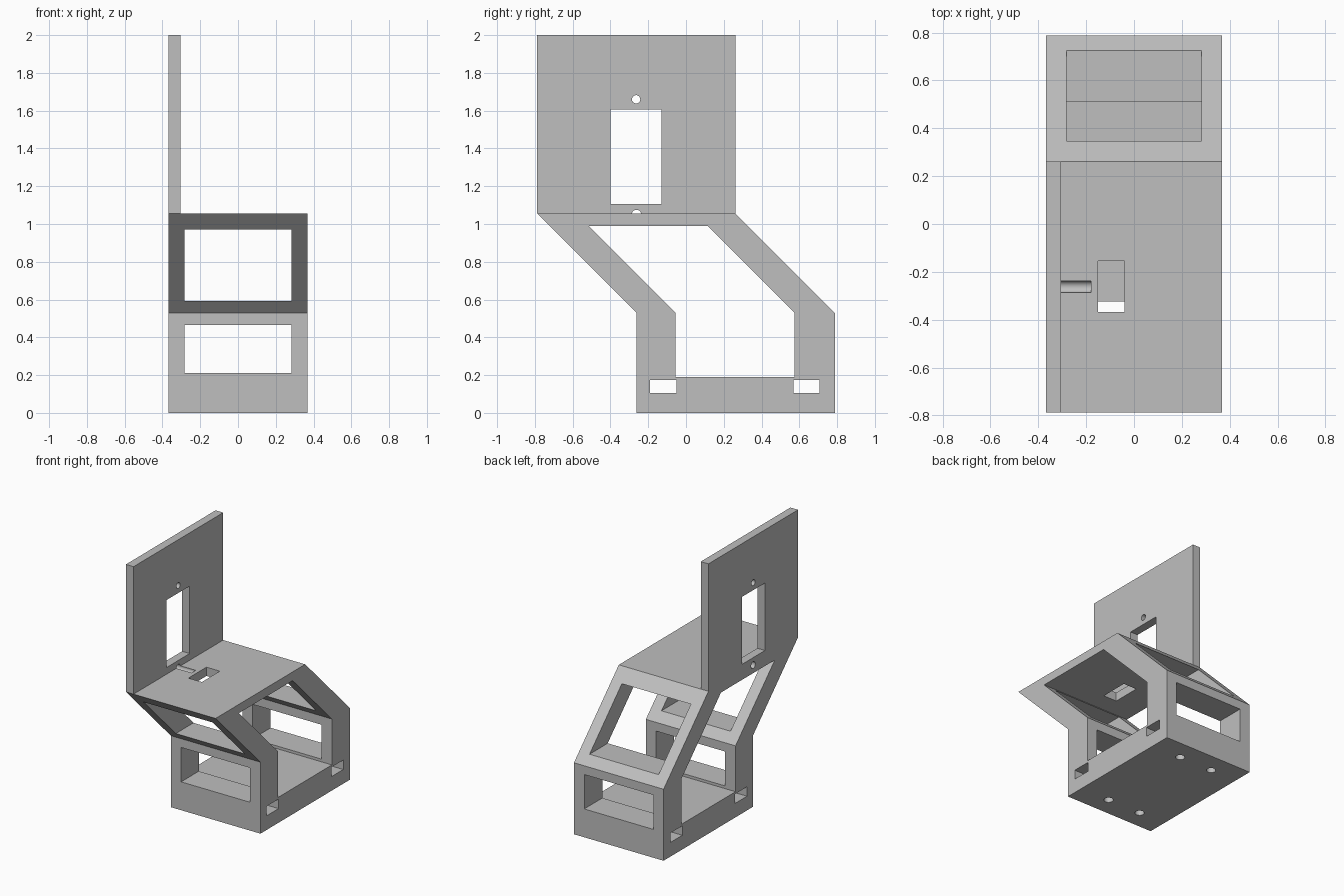
import bpy, bmesh
from math import pi
from mathutils import Matrix, Vector

if "Cube" in bpy.data.objects:
    bpy.data.objects.remove(bpy.data.objects["Cube"], do_unlink=True)

grey = bpy.data.materials.new("plain grey")
grey.use_nodes = True
colour = (0.52, 0.52, 0.52, 1)
grey.diffuse_color = colour
grey.node_tree.nodes["Principled BSDF"].inputs["Base Color"].default_value = colour


def finish(name, bm):
    bmesh.ops.recalc_face_normals(bm, faces=bm.faces)
    mesh = bpy.data.meshes.new(name)
    bm.to_mesh(mesh)
    bm.free()
    mesh.materials.append(grey)
    obj = bpy.data.objects.new(name, mesh)
    bpy.context.collection.objects.link(obj)
    return obj


def prism(name, outline, x0, x1):
    """Extrude a side outline of (y, z) points from x0 to x1."""
    bm = bmesh.new()
    face = bm.faces.new([bm.verts.new((x0, y, z)) for y, z in outline])
    new = bmesh.ops.extrude_face_region(bm, geom=[face])["geom"]
    bmesh.ops.translate(bm, vec=(x1 - x0, 0, 0),
                        verts=[v for v in new if isinstance(v, bmesh.types.BMVert)])
    return finish(name, bm)


def box(name, x, y, z):
    outline = [(y[0], z[0]), (y[1], z[0]), (y[1], z[1]), (y[0], z[1])]
    return prism(name, outline, *x)


def rod(name, centre, radius, length, axis="Z"):
    bm = bmesh.new()
    turn = Matrix.Rotation(pi / 2, 4, "Y") if axis == "X" else Matrix()
    bmesh.ops.create_cone(bm, cap_ends=True, segments=32, radius1=radius, radius2=radius,
                          depth=length, matrix=Matrix.Translation(Vector(centre)) @ turn)
    return finish(name, bm)


def combine(target, other, operation):
    """Apply one boolean and discard the helper object."""
    mod = target.modifiers.new("boolean", "BOOLEAN")
    mod.operation, mod.solver, mod.object = operation, "EXACT", other
    graph = bpy.context.evaluated_depsgraph_get()
    result = bpy.data.meshes.new_from_object(target.evaluated_get(graph))
    target.modifiers.clear()
    target.data = result
    bpy.data.objects.remove(other, do_unlink=True)


W = 0.3675          # half width
DECK = 1.055        # top of the leaning stand
PLATE = -0.305      # inner face of the upright plate
ALL = (-1, 1)

# Leaning stand with an upright plate along one side
stand = prism("leaning_stand", [(-0.262, 0), (0.7875, 0), (0.7875, 0.53), (0.262, DECK),
                                (-0.7875, DECK), (-0.262, 0.53)], -W, W)
combine(stand, box("upright_plate", (-W, PLATE), (-0.7875, 0.262), (DECK, 2)), "UNION")

# Large side opening that leaves floor, walls and deck
cutters = [prism("side_opening", [(-0.055, 0.19), (0.575, 0.19), (0.575, 0.53),
                                  (0.115, 0.99), (-0.515, 0.99), (-0.055, 0.53)], *ALL)]

# Windows through the upright and sloping walls
for z in ((0.21, 0.465), (0.592, 0.97)):
    cutters.append(box("wall_window", (-0.283, 0.283), ALL, z))

# Slots across the base, with screw holes rising into them
for y in (-0.12, 0.638):
    cutters.append(box("base_slot", ALL, (y - 0.07, y + 0.07), (0.105, 0.175)))
    for x in (-0.15, 0.125):
        cutters.append(rod("screw_hole", (x, y, 0.04), 0.032, 0.2))

# Plate window, plate holes and the groove running into the deck
cutters.append(box("plate_window", (-0.5, -0.2), (-0.4, -0.13), (1.105, 1.605)))
cutters.append(rod("plate_hole", (-0.34, -0.264, 1.66), 0.022, 0.32, "X"))
cutters.append(rod("deck_groove", (-0.34, -0.262, 1.05), 0.025, 0.32, "X"))

# Rectangular hole in the deck
cutters.append(box("deck_hole", (-0.15, -0.04), (-0.367, -0.155), (0.95, 1.1)))

for cutter in cutters:
    combine(stand, cutter, "DIFFERENCE")

# Smooth the round holes and keep the flat faces crisp
bpy.ops.object.select_all(action="DESELECT")
stand.select_set(True)
bpy.context.view_layer.objects.active = stand
bpy.ops.object.shade_smooth_by_angle(angle=pi / 6)
